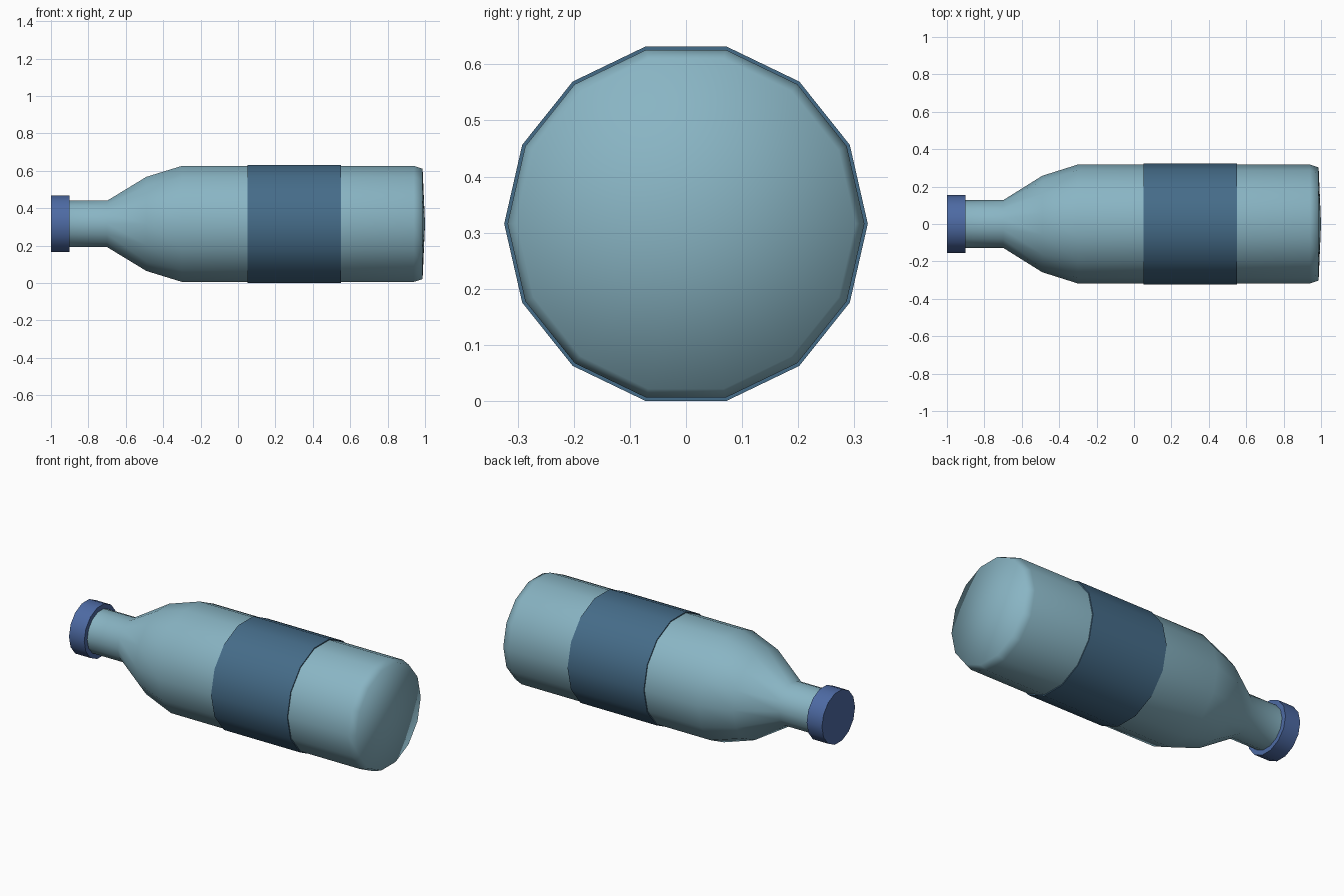
import bpy, bmesh, math

if "Cube" in bpy.data.objects:
    bpy.data.objects.remove(bpy.data.objects["Cube"])

SIDES = 14
CENTRE_Z = 0.316


def material(name, rgb):
    m = bpy.data.materials.new(name)
    m.diffuse_color = (*rgb, 1.0)
    m.use_nodes = True
    m.node_tree.nodes["Principled BSDF"].inputs["Base Color"].default_value = m.diffuse_color
    return m


def lathe(name, profile, mat, closed=False, angle=40):
    """Revolve (x, radius) points around the horizontal bottle axis."""
    bm = bmesh.new()
    rings = []
    for x, r in profile:
        if r == 0:
            rings.append([bm.verts.new((x, 0, CENTRE_Z))] * SIDES)
            continue
        ring = []
        for i in range(SIDES):
            a = 2 * math.pi * i / SIDES
            ring.append(bm.verts.new((x, r * math.cos(a), CENTRE_Z + r * math.sin(a))))
        rings.append(ring)
    pairs = list(zip(rings, rings[1:]))
    if closed:
        pairs.append((rings[-1], rings[0]))
    for a, b in pairs:
        for i in range(SIDES):
            j = (i + 1) % SIDES
            quad = list(dict.fromkeys((a[i], a[j], b[j], b[i])))
            bm.faces.new(quad)
    bmesh.ops.recalc_face_normals(bm, faces=bm.faces)
    mesh = bpy.data.meshes.new(name)
    bm.to_mesh(mesh)
    bm.free()
    mesh.materials.append(mat)
    ob = bpy.data.objects.new(name, mesh)
    bpy.context.collection.objects.link(ob)
    bpy.ops.object.select_all(action='DESELECT')
    ob.select_set(True)
    bpy.context.view_layer.objects.active = ob
    bpy.ops.object.shade_smooth_by_angle(angle=math.radians(angle))
    return ob


glass = material("pale_blue_glass", (0.25, 0.46, 0.55))
paper = material("dark_blue_label", (0.06, 0.15, 0.25))
plastic = material("blue_cap", (0.075, 0.145, 0.37))

# Bottle: neck, shoulder, straight body and slightly domed base
lathe("bottle_body", [(-0.95, 0), (-0.95, 0.127), (-0.90, 0.127), (-0.70, 0.127),
                      (-0.49, 0.258), (-0.30, 0.318), (0.94, 0.318),
                      (0.987, 0.302), (1.0, 0)], glass, angle=80)

# Label: thin band around the body
lathe("label", [(0.05, 0.317), (0.05, 0.324), (0.55, 0.324), (0.55, 0.317)],
      paper, closed=True)

# Screw cap
lathe("cap", [(-1.0, 0), (-1.0, 0.155), (-0.90, 0.155), (-0.90, 0)], plastic)
